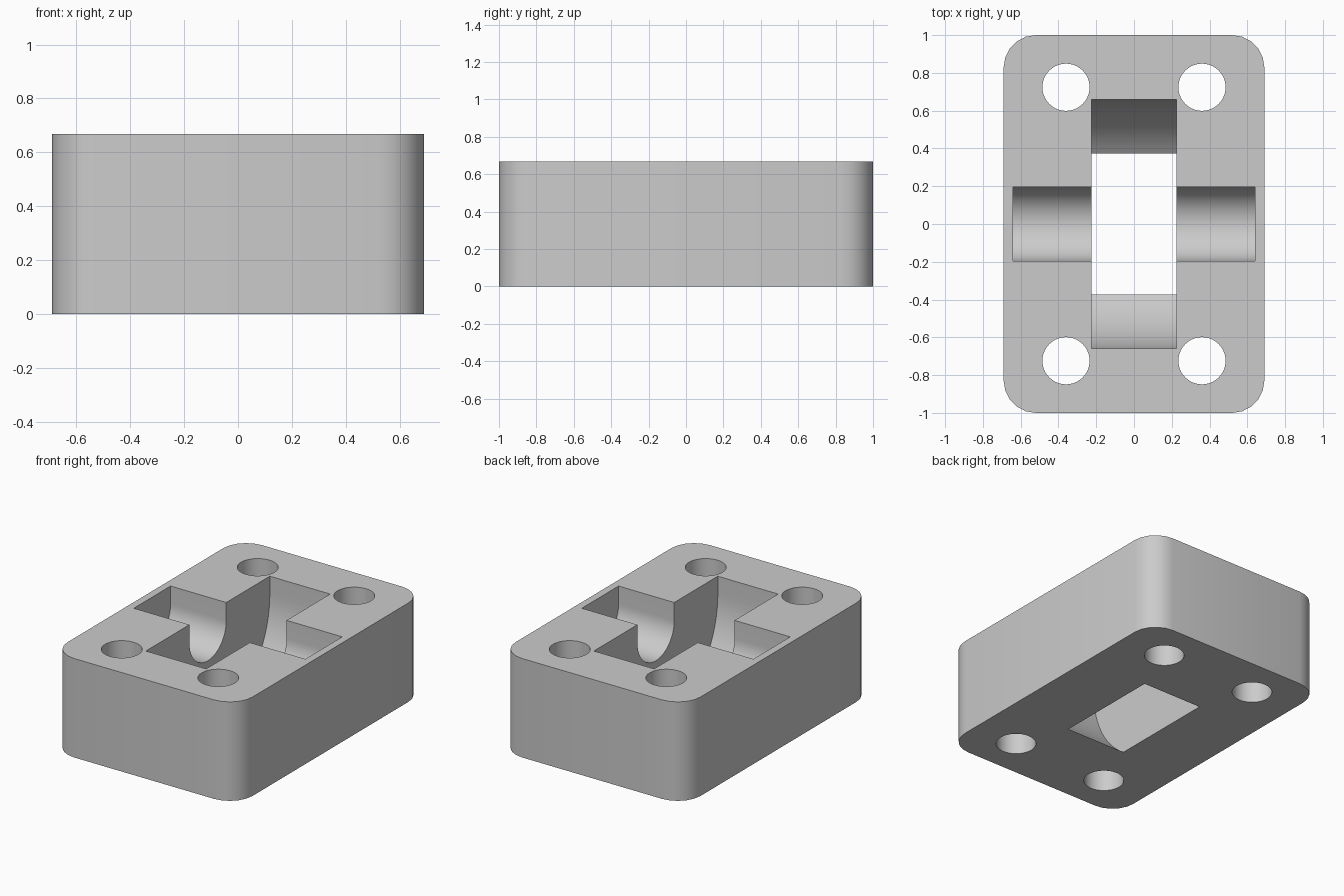
import bpy, bmesh, math
from mathutils import Vector

if "Cube" in bpy.data.objects:
    bpy.data.objects.remove(bpy.data.objects["Cube"])

W, L, H = 0.69, 1.0, 0.667      # half width, half length, height
AXIS_Z = 0.545                  # height of the wheel and axle centre


def prism(name, profile, start, direction):
    """Extrude a closed 2D profile (list of 3D points in one plane)."""
    bm = bmesh.new()
    face = bm.faces.new([bm.verts.new(Vector(p) + Vector(start)) for p in profile])
    ext = bmesh.ops.extrude_face_region(bm, geom=[face])
    moved = [v for v in ext["geom"] if isinstance(v, bmesh.types.BMVert)]
    bmesh.ops.translate(bm, verts=moved, vec=Vector(direction))
    bmesh.ops.recalc_face_normals(bm, faces=bm.faces)
    mesh = bpy.data.meshes.new(name)
    bm.to_mesh(mesh)
    bm.free()
    obj = bpy.data.objects.new(name, mesh)
    bpy.context.collection.objects.link(obj)
    return obj


def arc(cx, cy, r, a0, a1, n):
    return [(cx + r * math.cos(math.radians(a0 + (a1 - a0) * i / n)),
             cy + r * math.sin(math.radians(a0 + (a1 - a0) * i / n)))
            for i in range(n + 1)]


def u_channel(name, radius, half_width, segments):
    """Round-bottomed, straight-sided channel running along x, open at the top."""
    pts = arc(0, AXIS_Z, radius, 180, 360, segments) + [(radius, H + 0.2), (-radius, H + 0.2)]
    return prism(name, [(0, y, z) for y, z in pts], (-half_width, 0, 0), (2 * half_width, 0, 0))


# Rounded block
R = 0.17
outline = []
for sx, sy, a in ((1, 1, 0), (-1, 1, 90), (-1, -1, 180), (1, -1, 270)):
    outline += arc(sx * (W - R), sy * (L - R), R, a, a + 90, 5)
block = prism("housing_block", [(x, y, 0) for x, y in outline], (0, 0, 0), (0, 0, H))

# Wheel pocket, axle groove and four bolt holes
cutters = [u_channel("wheel_pocket_cutter", 0.66, 0.225, 48),
           u_channel("axle_groove_cutter", 0.196, 0.64, 32)]
for sx in (-1, 1):
    for sy in (-1, 1):
        ring = arc(sx * 0.36, sy * 0.724, 0.125, 0, 360, 40)[:-1]
        cutters.append(prism("bolt_hole_cutter", [(x, y, 0) for x, y in ring],
                             (0, 0, -0.2), (0, 0, H + 0.4)))

bpy.context.view_layer.objects.active = block
block.select_set(True)
for c in cutters:
    mod = block.modifiers.new("cut", "BOOLEAN")
    mod.operation = "DIFFERENCE"
    mod.solver = "EXACT"
    mod.object = c
    bpy.ops.object.modifier_apply(modifier=mod.name)
    bpy.data.objects.remove(c)

# Single grey colour, smooth curves with sharp edges
grey = bpy.data.materials.new("light_grey")
grey.diffuse_color = (0.6, 0.6, 0.6, 1)
grey.use_nodes = True
grey.node_tree.nodes["Principled BSDF"].inputs["Base Color"].default_value = grey.diffuse_color
block.data.materials.clear()
block.data.materials.append(grey)
bpy.ops.object.shade_smooth_by_angle(angle=math.radians(30))
